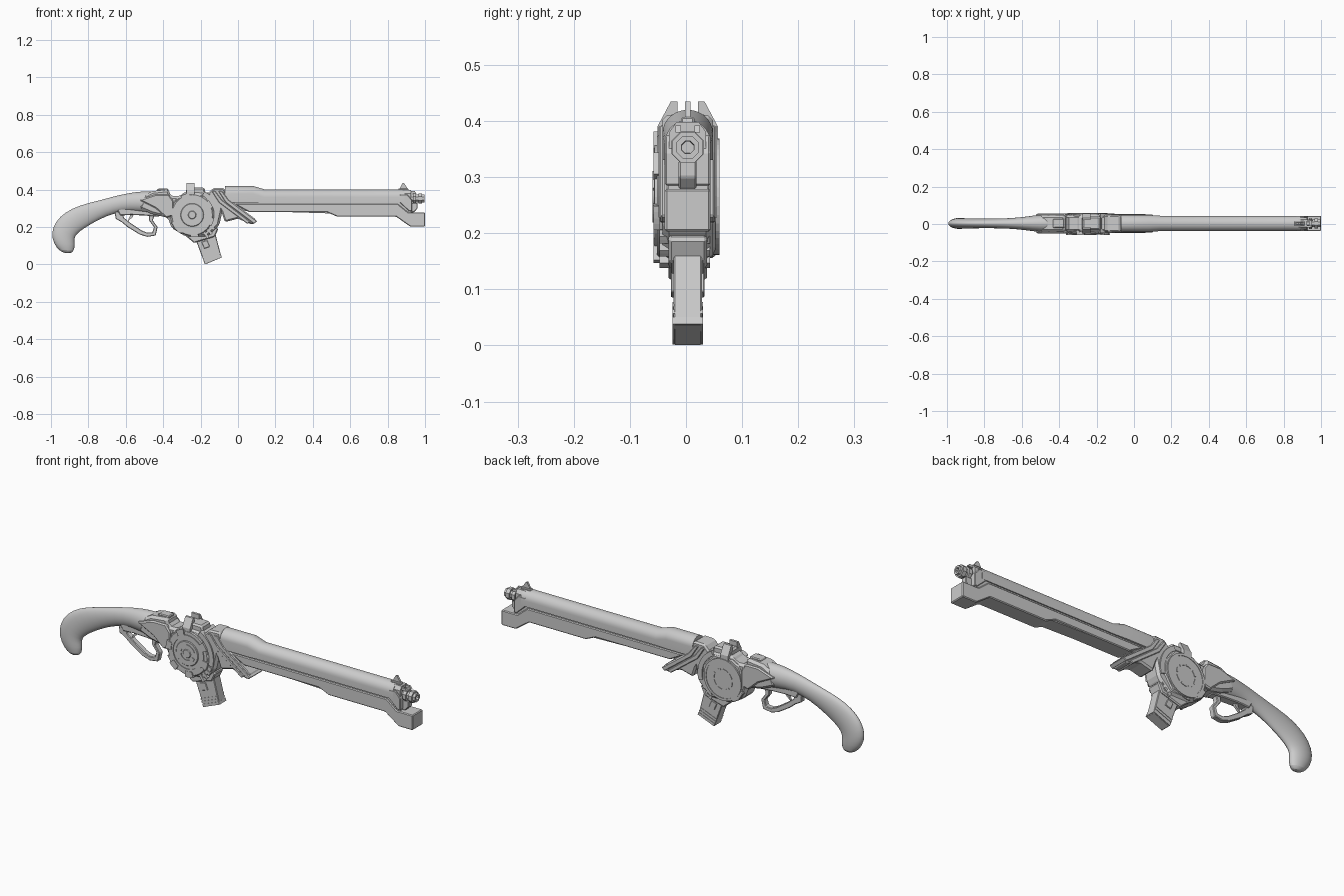
import bpy, bmesh, math
from mathutils import Vector

CY = 0.003                      # symmetry plane of the body
HX, HZ = -0.245, 0.265          # centre of the side dial


def finish(name, bm, bevel=0.0, smooth=False):
    bmesh.ops.recalc_face_normals(bm, faces=bm.faces)
    me = bpy.data.meshes.new(name)
    bm.to_mesh(me)
    bm.free()
    ob = bpy.data.objects.new(name, me)
    bpy.context.collection.objects.link(ob)
    if bevel:
        m = ob.modifiers.new("chamfer", 'BEVEL')
        m.width, m.segments, m.limit_method = bevel, 1, 'ANGLE'
    if smooth:
        bpy.ops.object.select_all(action='DESELECT')
        ob.select_set(True)
        bpy.context.view_layer.objects.active = ob
        bpy.ops.object.shade_smooth_by_angle(angle=math.radians(35))
    return ob


def loft(name, rings, bevel=0.0, smooth=False, subsurf=0):
    """Skin a list of equally long point rings and cap both ends."""
    bm = bmesh.new()
    vs = [[bm.verts.new(p) for p in r] for r in rings]
    n = len(vs[0])
    for a, b in zip(vs, vs[1:]):
        for i in range(n):
            bm.faces.new((a[i], a[(i + 1) % n], b[(i + 1) % n], b[i]))
    bm.faces.new(vs[0])
    bm.faces.new(vs[-1])
    ob = finish(name, bm, bevel, smooth)
    if subsurf:
        m = ob.modifiers.new("smooth", 'SUBSURF')
        m.levels = m.render_levels = subsurf
    return ob


def slab(name, pts, y0, y1, bevel=0.0, smooth=False):
    """Side profile (x, z) extruded from y0 to y1."""
    return loft(name, [[(x, y, z) for x, z in pts] for y in (y0, y1)], bevel, smooth)


def plate(name, pts, hw, bevel=0.0):
    return slab(name, pts, CY - hw, CY + hw, bevel)


def disc(name, r, y0, y1, n=40, bevel=0.0):
    pts = [(HX + r * math.cos(2 * math.pi * i / n), HZ + r * math.sin(2 * math.pi * i / n)) for i in range(n)]
    return slab(name, pts, y0, y1, bevel, True)


def arc(name, r0, r1, a0, a1, y0, y1, n=8):
    ang = [math.radians(a0 + (a1 - a0) * i / n) for i in range(n + 1)]
    pts = [(HX + r1 * math.cos(a), HZ + r1 * math.sin(a)) for a in ang]
    pts += [(HX + r0 * math.cos(a), HZ + r0 * math.sin(a)) for a in reversed(ang)]
    return slab(name, pts, y0, y1)


def tube(name, x_r, z, n=8):
    """Faceted turned part along x from (x, radius) stations."""
    return loft(name, [[(x, CY + r * math.cos((i + .5) * 2 * math.pi / n), z + r * math.sin((i + .5) * 2 * math.pi / n))
                        for i in range(n)] for x, r in x_r])


# Curved grip stock: upper edge point, lower edge point, half width
stock = [(-.925, .06, -.895, .06, .012), (-.955, .072, -.876, .072, .024), (-.985, .11, -.872, .108, .03),
         (-1.0, .165, -.877, .14, .03), (-.978, .23, -.86, .165, .029), (-.925, .28, -.825, .192, .027),
         (-.85, .317, -.775, .222, .026), (-.74, .343, -.7, .262, .026), (-.63, .374, -.61, .285, .031),
         (-.54, .39, -.54, .28, .043), (-.47, .393, -.47, .27, .05), (-.40, .39, -.40, .27, .048)]
rings = []
for xu, zu, xl, zl, hw in stock:
    c, h = Vector(((xu + xl) / 2, CY, (zu + zl) / 2)), Vector(((xu - xl) / 2, 0, (zu - zl) / 2))
    rings.append([c + h * math.cos(t) * 1.01 + Vector((0, hw * math.sin(t), 0))
                  for t in [2 * math.pi * i / 16 for i in range(16)]])
loft("grip_stock", rings, smooth=True, subsurf=1)

# Trigger guard lever and trigger
plate("guard_lever", [(-.66, .30), (-.655, .245), (-.62, .225), (-.59, .20), (-.525, .16), (-.485, .148), (-.44, .155),
                      (-.43, .2), (-.455, .235), (-.44, .29), (-.475, .29), (-.475, .235), (-.449, .2), (-.458, .172),
                      (-.485, .17), (-.515, .182), (-.575, .222), (-.61, .25), (-.625, .30)], .014, .003)
plate("trigger", [(-.575, .30), (-.55, .30), (-.562, .255), (-.592, .228), (-.578, .258)], .006)
plate("lever_pivot", [(-.65, .30), (-.63, .262), (-.57, .265), (-.5, .262), (-.42, .255), (-.42, .30)], .022, .004)

# Receiver body and layered side plates
plate("receiver", [(-.50, .37), (-.46, .392), (-.37, .402), (-.36, .365), (-.31, .365), (-.285, .39), (-.17, .385),
                   (-.10, .38), (-.08, .30), (-.10, .21), (-.16, .15), (-.28, .15), (-.355, .195), (-.375, .25),
                   (-.46, .27), (-.53, .30)], .045, .012)
plate("shoulder_plate", [(-.53, .345), (-.44, .375), (-.37, .375), (-.345, .34), (-.345, .26), (-.385, .25),
                         (-.44, .30)], .053, .006)
plate("dial_housing", [(-.335, .35), (-.29, .375), (-.19, .375), (-.13, .31), (-.125, .24), (-.17, .17), (-.27, .155),
                       (-.345, .20), (-.365, .26)], .05, .006)
plate("hammer_block", [(-.44, .38), (-.43, .405), (-.372, .405), (-.372, .38)], .024, .004)
plate("bridge", [(-.28, .37), (-.275, .412), (-.18, .412), (-.17, .37)], .036, .008)

# Raised ears on both sides of the bridge
for s, side in ((-1, "left"), (1, "right")):
    prof = [(.018, .435), (.03, .435), (.054, .39), (.054, .345), (.018, .36)]
    loft("bridge_ear_" + side, [[(x, CY + s * y, z) for y, z in prof] for x in (-.275, -.232)])

# Front dial with stepped rings and an offset cover
disc("dial_base", .112, -.052, 0, bevel=.004)
arc("dial_outer_ring", .078, .092, 0, 360, -.056, -.04, 40)
disc("dial_cap", .062, -.057, 0, bevel=.003)
arc("dial_inner_ring", .032, .046, 20, 340, -.06, -.04, 30)
disc("dial_hub", .022, -.06, 0, 16, .003)
for i, a in enumerate((100, 160, 215, 265, 330, 20)):
    arc(f"dial_clamp_{i}", .088, .118, a, a + 22, -.058, -.03, 4)

# Rear dial with dashed ring
disc("rear_dial", .1, 0, .0575, bevel=.003)
arc("rear_dial_rim", .092, .104, 0, 360, .03, .06, 40)
for i in range(8):
    arc(f"rear_dial_dash_{i}", .047, .055, i * 45, i * 45 + 32, .05, .06, 4)
plate("rear_latch", [(-.36, .225), (-.335, .185), (-.30, .165), (-.29, .18), (-.335, .235)], .055, .003)

# Curved shield and cooling fins around the dial
arc("dial_shield", .118, .142, -15, 62, CY - .052, CY + .052, 10)
for i in range(5):
    arc(f"cooling_fin_{i}", .10, .15 - .004 * i, -58 + i * 11, -52 + i * 11, CY - .05, CY + .04, 2)

# Magazine well, magazine and its floor ribs
plate("magazine_well", [(-.32, .19), (-.295, .165), (-.235, .115), (-.125, .148), (-.105, .19), (-.16, .23)], .034, .005)
plate("magazine", [(-.24, .17), (-.13, .2), (-.088, .037), (-.177, 0)], .0255, .003)
plate("magazine_catch", [(-.195, .12), (-.165, .13), (-.15, .095), (-.18, .085)], .03, .002)
A, B, U = Vector((-.177, .002)), Vector((-.086, .038)), Vector((-.36, .93))
for i, (lo, hi) in enumerate(((.0, .014), (.02, .028), (.034, .042))):
    plate(f"magazine_rib_{i}", [A + U * lo, B + U * lo, B + U * hi, A + U * hi], .0275)

# Forend collar with diagonal ribs
plate("forend_collar", [(-.165, .375), (-.135, .408), (-.075, .41), (-.05, .35), (.09, .245), (.098, .228), (.075, .213),
                        (.0, .245), (-.07, .227), (-.088, .28), (-.12, .335)], .045, .008)
for i, (dx, hw) in enumerate(((-.036, .05), (0, .048))):
    plate(f"diagonal_rib_{i}", [(-.105 + dx, .392), (-.085 + dx, .392), (-.05 + dx, .345), (.103 + dx, .231 + dx * .1),
                                (.085 + dx, .218), (-.065 + dx, .33)], hw, .003)


# Domed barrel with thicker breech end
def dome(x, hw, z0, z1, rise=.042, n=14):
    ring = [(x, CY - hw, z0), (x, CY + hw, z0)]
    return ring + [(x, CY + hw * math.cos(math.pi * i / n), z1 - rise + rise * math.sin(math.pi * i / n))
                   for i in range(n + 1)]


loft("barrel", [dome(-.07, .045, .331, .42), dome(.08, .045, .331, .42), dome(.14, .041, .331, .402),
                dome(.89, .041, .331, .402)], smooth=True)
plate("barrel_core", [(-.06, .37), (.89, .37), (.925, .30), (.925, .26), (-.06, .29)], .035)
plate("barrel_under_rail", [(-.02, .324), (.855, .324), (.91, .279), (1, .279), (1, .203), (.92, .203), (.845, .256),
                            (.53, .256), (.475, .28), (.06, .28)], .041, .004)
plate("nose_cheek", [(.865, .331), (.865, .375), (.905, .375), (.93, .345), (.93, .285), (.915, .285)], .0405, .003)

# Muzzle plate, stepped muzzle and bore
plate_yz = [(-.02, .398), (.02, .398), (.033, .38), (.033, .3), (.02, .279), (-.02, .279), (-.033, .3), (-.033, .38)]
loft("muzzle_plate", [[(x, CY + y, z) for y, z in plate_yz] for x in (.88, .925)])
tube("muzzle", [(.91, .022), (.935, .022), (.935, .031), (.952, .031), (.952, .022), (.965, .022), (.965, .03),
                (.985, .03), (.985, .022), (.998, .022), (.998, .012), (.96, .011)], .353)
plate("muzzle_lug", [(.91, .33), (.96, .33), (.96, .30), (.94, .279), (.91, .279)], .016, .003)
for s, side in ((-1, "left"), (1, "right")):
    slab("muzzle_prong_" + side, [(.90, .38), (.90, .392), (.945, .392), (.955, .38)],
         CY + s * .012, CY + s * .022)

# Front sight blade
plate("front_sight", [(.862, .395), (.866, .41), (.88, .435), (.888, .435), (.905, .41), (.908, .395)], .005)
plate("front_sight_base", [(.855, .39), (.858, .407), (.91, .407), (.915, .39)], .012, .003)
